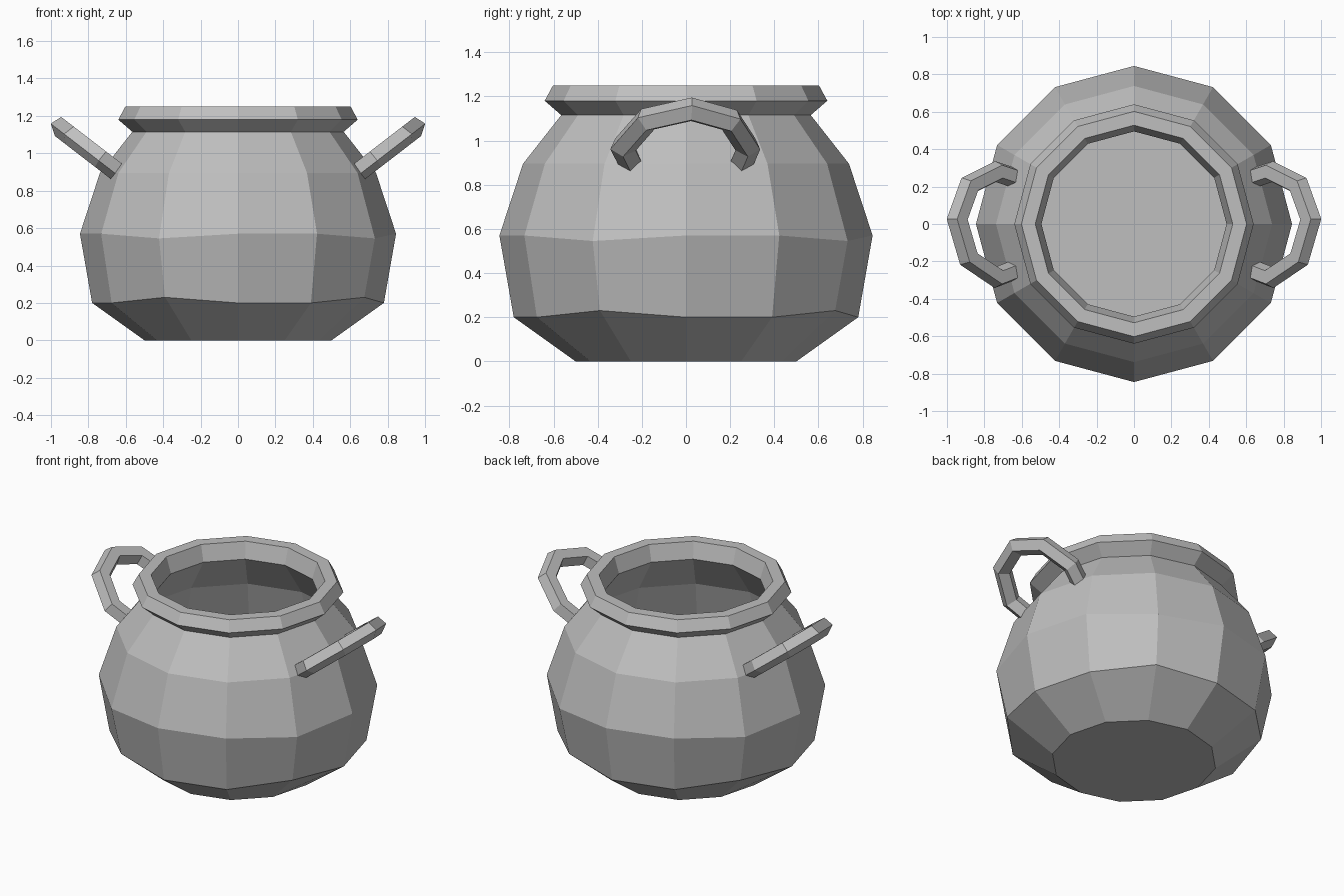
import bpy
import bmesh
from math import cos, sin, radians
from mathutils import Vector

cube = bpy.data.objects.get("Cube")
if cube:
    bpy.data.objects.remove(cube, do_unlink=True)

# Single plain grey for the whole pot
grey = bpy.data.materials.new("stone_grey")
grey.use_nodes = True
colour = (0.52, 0.52, 0.52, 1)
grey.diffuse_color = colour
grey.node_tree.nodes["Principled BSDF"].inputs["Base Color"].default_value = colour


def loft(name, rings):
    """Join a list of equal-length point rings into a closed, flat-shaded solid."""
    bm = bmesh.new()
    loops = [[bm.verts.new(p) for p in ring] for ring in rings]
    for a, b in zip(loops, loops[1:]):
        n = len(a)
        for i in range(n):
            j = (i + 1) % n
            bm.faces.new((a[i], a[j], b[j], b[i]))
    bm.faces.new(loops[0])
    bm.faces.new(loops[-1])
    bmesh.ops.recalc_face_normals(bm, faces=bm.faces)
    mesh = bpy.data.meshes.new(name)
    bm.to_mesh(mesh)
    bm.free()
    mesh.materials.append(grey)
    obj = bpy.data.objects.new(name, mesh)
    bpy.context.collection.objects.link(obj)
    return obj


# Pot body: radius, height and the height shift of every third corner,
# from the base up over the rim and down the inside to the floor
SIDES = 12
profile = [
    (0.50, 0.0, 0), (0.78, 0.2, 0.03), (0.845, 0.57, -0.025),
    (0.738, 0.895, 0), (0.565, 1.115, 0), (0.64, 1.18, 0),
    (0.602, 1.25, 0), (0.528, 1.25, 0), (0.495, 1.145, 0),
    (0.67, 0.9, 0), (0.775, 0.56, -0.02), (0.72, 0.23, 0.02),
    (0.50, 0.07, 0),
]
body_rings = []
for r, z, shift in profile:
    ring = []
    for k in range(SIDES):
        a = radians(360 * k / SIDES)
        ring.append((r * cos(a), r * sin(a), z + (shift if k % 3 == 2 else 0)))
    body_rings.append(ring)
loft("pot_body", body_rings)

# Handles: five-sided bar swept along an arch in a tilted plane
TILT = radians(37.6)
BAR = 0.056
arch = [(0.64, -0.25), (0.73, -0.285), (0.885, -0.18), (0.945, 0.025),
        (0.88, 0.205), (0.73, 0.28), (0.64, 0.25)]


def handle(name, side):
    out = Vector((side * cos(TILT), 0, sin(TILT)))
    across = Vector((0, 1, 0))
    up = Vector((-side * sin(TILT), 0, cos(TILT)))
    # Arch points measured inside the tilted plane
    path = [Vector((x / cos(TILT), y)) for x, y in arch]
    lift = up * 0.317
    rings = []
    for i, p in enumerate(path):
        before = (p - path[i - 1]).normalized() if i else None
        after = (path[i + 1] - p).normalized() if i < len(path) - 1 else None
        d1, d2 = before or after, after or before
        mid = (d1 + d2).normalized()
        normal = Vector((mid.y, -mid.x)) / max(mid.dot(d1), 0.6)
        ring = []
        for k in range(5):
            a = radians(-90 + 72 * k)
            q = p + normal * BAR * cos(a)
            ring.append(out * q.x + across * q.y + up * BAR * sin(a) + lift)
        rings.append(ring)
    # Shift sideways so the bar meets the shoulder of the pot
    slide = Vector((side * 0.317 * sin(TILT), 0, 0))
    rings = [[v + slide for v in ring] for ring in rings]
    # Level the arch so its crown is at the right height
    crown = sum(rings[3], Vector()) / 5
    drop = Vector((0, 0, 1.137 - crown.z))
    loft(name, [[v + drop for v in ring] for ring in rings])


handle("left_handle", 1)
handle("right_handle", -1)
